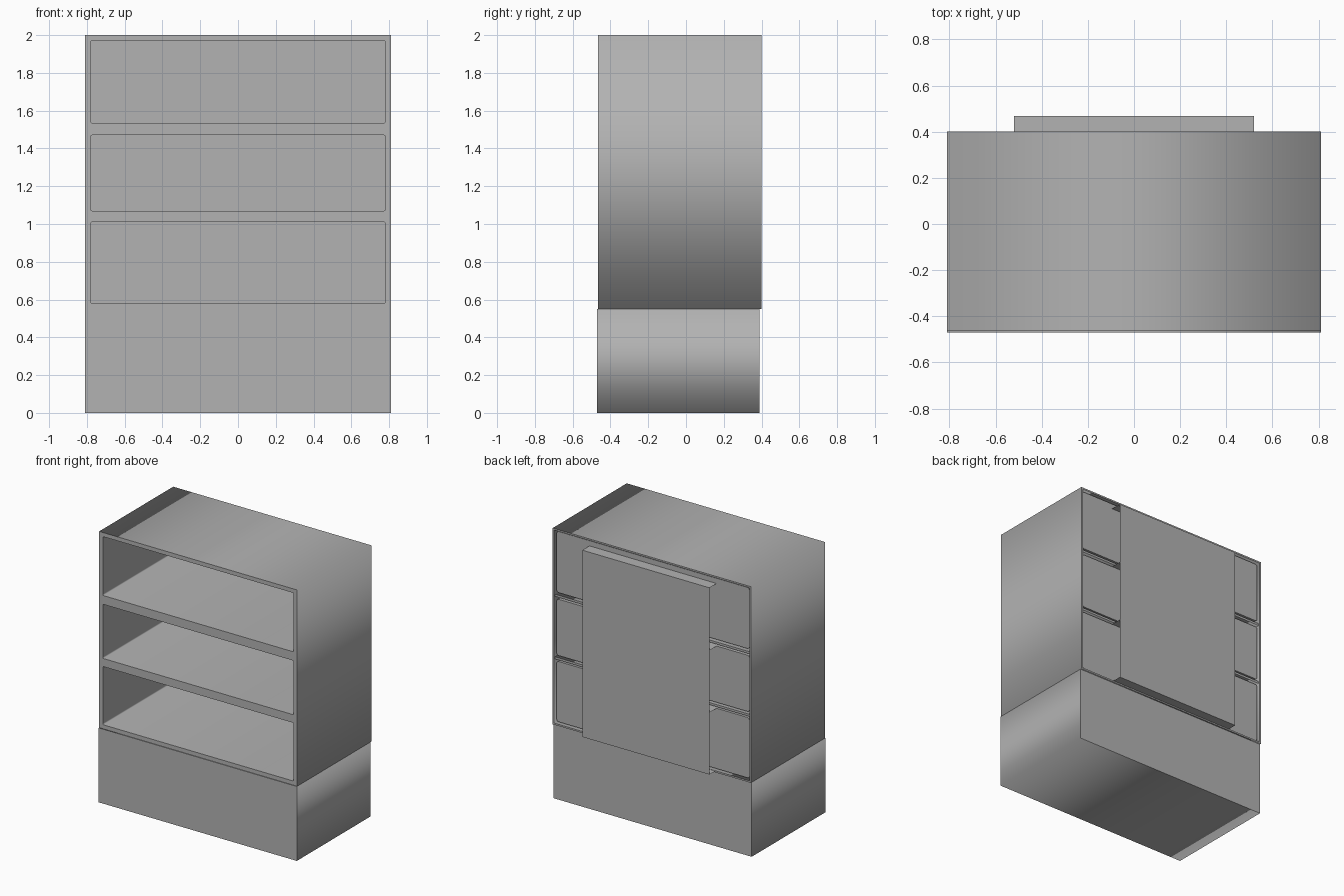
import bpy
import math

cube = bpy.data.objects.get("Cube")
if cube:
    bpy.data.objects.remove(cube, do_unlink=True)

grey = bpy.data.materials.new("cabinet_grey")
grey.use_nodes = True
GREY = (0.45, 0.45, 0.45, 1)
grey.diffuse_color = GREY
grey.node_tree.nodes["Principled BSDF"].inputs["Base Color"].default_value = GREY


def rounded_rect(half_w, z0, z1, r):
    """Outline of a rectangle in x and z, with corners rounded by r."""
    if r == 0:
        return [(half_w, z0), (half_w, z1), (-half_w, z1), (-half_w, z0)]
    corners = [(half_w - r, z1 - r), (r - half_w, z1 - r),
               (r - half_w, z0 + r), (half_w - r, z0 + r)]
    return [(cx + r * math.cos(a), cz + r * math.sin(a))
            for i, (cx, cz) in enumerate(corners)
            for a in [math.pi / 2 * (i + k / 3) for k in range(4)]]


def pierced_plate(name, outlines, y0, y1):
    """Extrude an outline along y, with any further outlines cut as holes."""
    curve = bpy.data.curves.new(name, "CURVE")
    curve.dimensions = "2D"
    curve.fill_mode = "BOTH"
    curve.extrude = (y1 - y0) / 2
    for outline in outlines:
        spline = curve.splines.new("POLY")
        spline.points.add(len(outline) - 1)
        for point, (x, z) in zip(spline.points, outline):
            point.co = (x, z, 0, 1)
        spline.use_cyclic_u = True
    obj = bpy.data.objects.new(name, curve)
    bpy.context.collection.objects.link(obj)
    obj.location.y = (y0 + y1) / 2
    obj.rotation_euler.x = math.pi / 2
    bpy.ops.object.select_all(action="DESELECT")
    obj.select_set(True)
    bpy.context.view_layer.objects.active = obj
    bpy.ops.object.convert(target="MESH")
    obj = bpy.context.view_layer.objects.active
    obj.data.materials.clear()
    obj.data.materials.append(grey)
    return obj


def sheet(name, half_w, path):
    """Sweep a thin path of (y, z) points across the width."""
    verts = [(x, y, z) for y, z in path for x in (-half_w, half_w)]
    faces = [(2 * i, 2 * i + 1, 2 * i + 3, 2 * i + 2) for i in range(len(path) - 1)]
    mesh = bpy.data.meshes.new(name)
    mesh.from_pydata(verts, [], faces)
    mesh.materials.append(grey)
    obj = bpy.data.objects.new(name, mesh)
    bpy.context.collection.objects.link(obj)
    return obj


HALF_W, BODY_Z, TOP = 0.81, 0.55, 2.0
FRONT, BACK = -0.465, 0.40
NICHE_W, WALL, RADIUS = 0.78, 0.008, 0.008
niches = {"lower": (0.58, 1.01), "middle": (1.07, 1.47), "upper": (1.535, 1.97)}

# Solid plinth
pierced_plate("base", [rounded_rect(HALF_W, 0, BODY_Z, 0)], -0.47, 0.39)

# Outer casing, open at the back
pierced_plate("casing", [rounded_rect(HALF_W, BODY_Z, TOP, 0),
                         rounded_rect(HALF_W - 0.012, BODY_Z + 0.012, TOP - 0.012, 0)],
              FRONT + 0.015, BACK)

# Front frame with three openings
pierced_plate("front_frame", [rounded_rect(HALF_W, BODY_Z, TOP, 0)]
              + [rounded_rect(NICHE_W, z0, z1, RADIUS) for z0, z1 in niches.values()],
              FRONT, FRONT + 0.015)

# Compartment liners and their back panels
for label, (z0, z1) in niches.items():
    outer = rounded_rect(NICHE_W + WALL, z0 - WALL, z1 + WALL, RADIUS + WALL)
    pierced_plate(label + "_liner", [outer, rounded_rect(NICHE_W, z0, z1, RADIUS)],
                  FRONT + 0.015, 0.375)
    pierced_plate(label + "_back_panel", [outer], 0.375, 0.385)

# Shelf boards between the compartments
levels = list(niches.values())
for i in range(2):
    mid = (levels[i][1] + levels[i + 1][0]) / 2
    pierced_plate(f"shelf_board_{i + 1}",
                  [rounded_rect(HALF_W - 0.012, mid - 0.008, mid + 0.008, 0)],
                  FRONT + 0.015, 0.39)

# Rear duct cover, open at its sides, with thin cross plates inside
DUCT_W, DUCT_Y = 0.52, 0.468
sheet("duct_cover", DUCT_W, [(0.385, 0.56), (DUCT_Y, 0.56), (DUCT_Y, 1.94), (0.385, 1.94)])
for i, (z0, z1) in enumerate(levels[:2]):
    sheet(f"duct_cross_plate_{i + 1}", DUCT_W, [(0.385, z1 + WALL), (DUCT_Y, z1 + WALL)])
